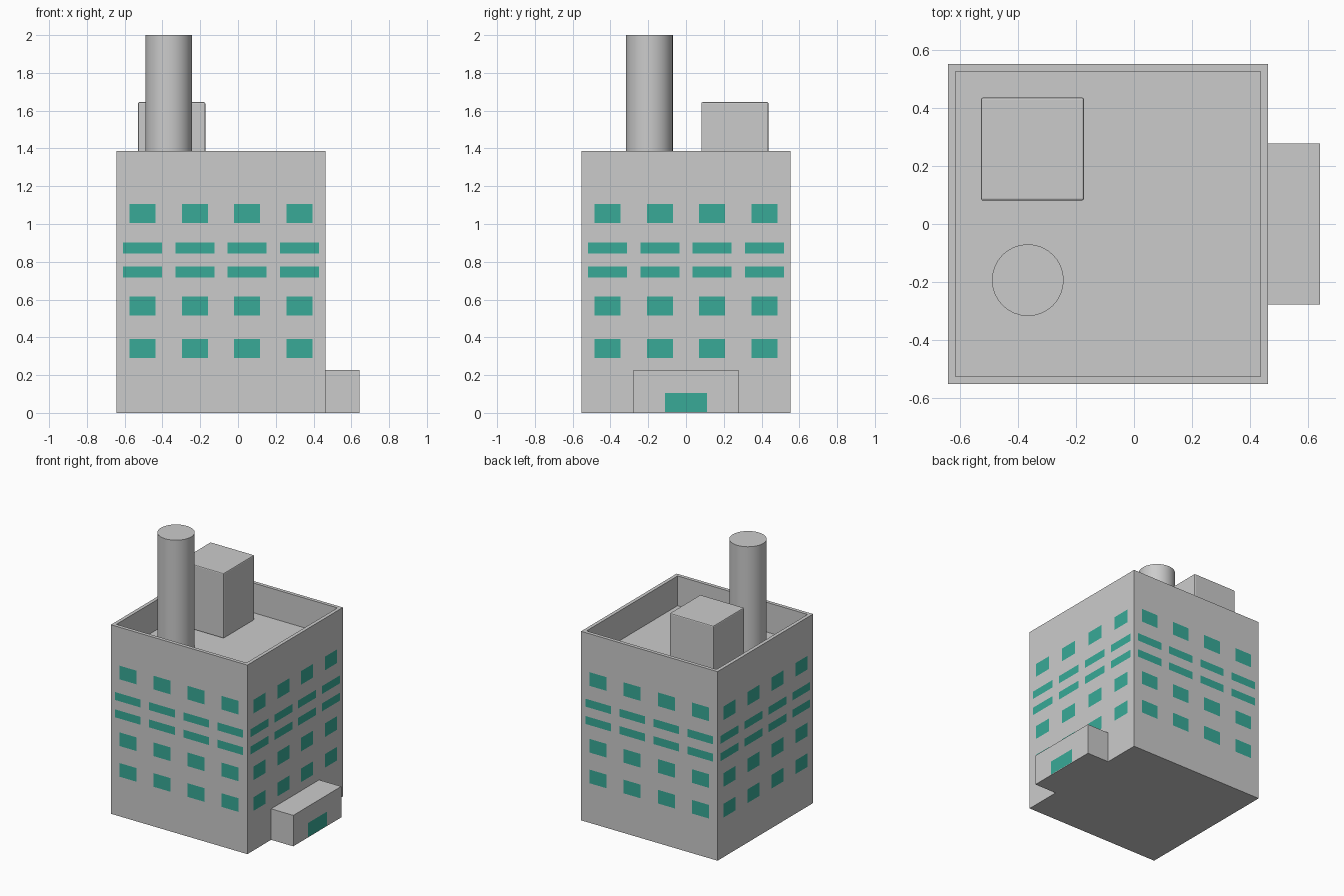
import bpy, bmesh, math
from mathutils import Matrix, Vector

if "Cube" in bpy.data.objects:
    bpy.data.objects.remove(bpy.data.objects["Cube"])

CX, HALF = -0.09, 0.5535          # tower centre in x and half width
TOP, ROOF = 1.386, 1.168          # parapet top and sunken roof level
CELL = HALF / 2                   # four window bays per side

glass = bpy.data.materials.new("teal_glass")
glass.diffuse_color = (0.04, 0.40, 0.31, 1)
glass.use_nodes = True
glass.node_tree.nodes["Principled BSDF"].inputs["Base Color"].default_value = glass.diffuse_color


def finish(name, bm, mat=None):
    mesh = bpy.data.meshes.new(name)
    bm.to_mesh(mesh)
    bm.free()
    obj = bpy.data.objects.new(name, mesh)
    bpy.context.collection.objects.link(obj)
    if mat:
        mesh.materials.append(mat)
    return obj


def box_bm(lo, hi):
    lo, hi = Vector(lo), Vector(hi)
    bm = bmesh.new()
    bmesh.ops.create_cube(bm, size=1, matrix=Matrix.Translation((lo + hi) / 2)
                          @ Matrix.Diagonal((*(hi - lo), 1)))
    return bm


def add_pane(bm, mat, u, z0, z1, width):
    # upright rectangle facing -y, placed by mat
    pts = [(u - width / 2, z0), (u + width / 2, z0), (u + width / 2, z1), (u - width / 2, z1)]
    bm.faces.new([bm.verts.new(mat @ Vector((x, 0, z))) for x, z in pts])


# Tower with parapet and sunken roof
bm = box_bm((CX - HALF, -HALF, 0), (CX + HALF, HALF, TOP))
bm.normal_update()
roof = [f for f in bm.faces if f.normal.z > 0.9]
bmesh.ops.inset_region(bm, faces=roof, thickness=0.037)
ret = bmesh.ops.extrude_discrete_faces(bm, faces=roof)
bmesh.ops.translate(bm, verts=ret["faces"][0].verts, vec=(0, 0, ROOF - TOP))
finish("tower", bm)

# Entrance block
finish("entrance", box_bm((CX + HALF, -0.278, 0), (0.643, 0.278, 0.227)))

# Rooftop machine room with slightly softened edges
room = finish("roof_room", box_bm((-0.529, 0.081, ROOF), (-0.173, 0.437, 1.645)))
bev = room.modifiers.new("soft_edges", "BEVEL")
bev.width, bev.segments = 0.007, 2

# Chimney
bm = bmesh.new()
bmesh.ops.create_cone(bm, cap_ends=True, segments=32, radius1=0.124, radius2=0.124,
                      depth=2 - ROOF, matrix=Matrix.Translation((-0.367, -0.194, (2 + ROOF) / 2)))
chimney = finish("chimney", bm)
bpy.context.view_layer.objects.active = chimney
chimney.select_set(True)
bpy.ops.object.shade_smooth_by_angle(angle=math.radians(35))

# Windows: five rows of four on every side (bottom, top, width)
rows = [(0.291, 0.391, CELL / 2), (0.516, 0.616, CELL / 2), (0.717, 0.775, CELL * 0.75),
        (0.844, 0.902, CELL * 0.75), (1.005, 1.105, CELL / 2)]
for i, side in enumerate(("front", "right", "back", "left")):
    mat = (Matrix.Translation((CX, 0, 0)) @ Matrix.Rotation(i * math.pi / 2, 4, "Z")
           @ Matrix.Translation((0, -HALF - 0.001, 0)))
    bm = bmesh.new()
    for z0, z1, width in rows:
        for k in range(4):
            add_pane(bm, mat, (k - 1.5) * CELL, z0, z1, width)
    finish(side + "_windows", bm, glass)

# Entrance door
bm = bmesh.new()
add_pane(bm, Matrix.Translation((0.644, 0, 0)) @ Matrix.Rotation(math.pi / 2, 4, "Z"),
         0, 0.004, 0.106, 0.222)
finish("door", bm, glass)
